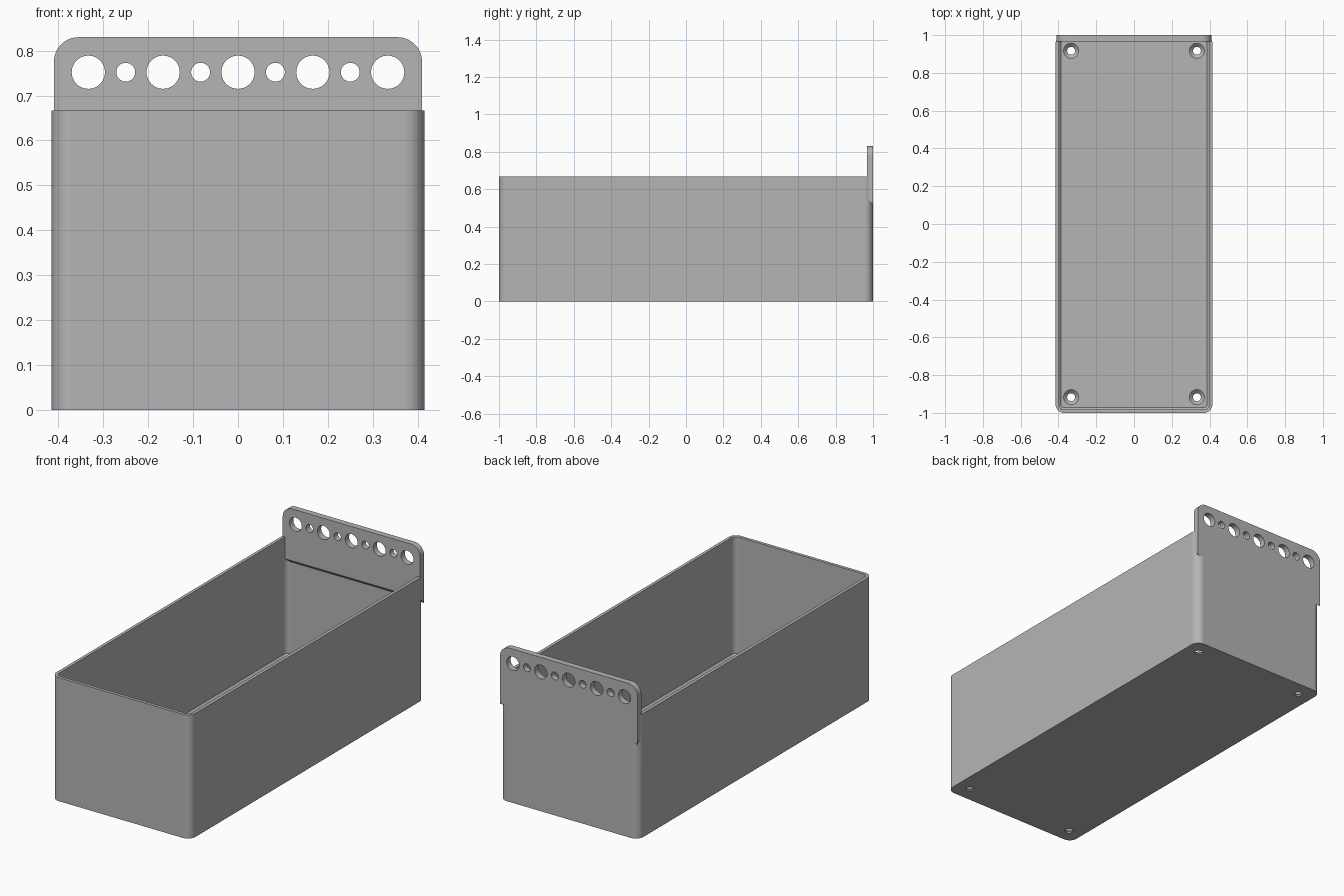
import bpy, bmesh, math

cube = bpy.data.objects.get("Cube")
if cube:
    bpy.data.objects.remove(cube, do_unlink=True)

grey = bpy.data.materials.new("plain grey")
grey.use_nodes = True
colour = (0.46, 0.46, 0.46, 1)
grey.diffuse_color = colour
grey.node_tree.nodes["Principled BSDF"].inputs["Base Color"].default_value = colour

HALF_W, HALF_L, HEIGHT = 0.415, 1.0, 0.667
WALL, FLOOR, CORNER = 0.017, 0.025, 0.045
TAB_FRONT, TAB_TOP = 0.967, 0.83


def arc(cx, cy, r, start, end, steps):
    return [(cx + r * math.cos(math.radians(start + (end - start) * i / steps)),
             cy + r * math.sin(math.radians(start + (end - start) * i / steps)))
            for i in range(steps + 1)]


def rounded_ring(inset, z):
    """Rounded rectangle at height z, moved in from the outer wall."""
    r = max(CORNER - inset, 0.012)
    x, y = HALF_W - inset - r, HALF_L - inset - r
    pts = []
    for k, (sx, sy) in enumerate([(1, 1), (-1, 1), (-1, -1), (1, -1)]):
        pts += arc(sx * x, sy * y, r, 90 * k, 90 * k + 90, 10)
    return [(px, py, z) for px, py in pts]


def circle(r, steps=40):
    return arc(0, 0, r, 0, 360, steps)[:-1]


def loft(bm, rings):
    """Skin a closed solid through matching rings of points."""
    loops = [[bm.verts.new(p) for p in ring] for ring in rings]
    n = len(loops[0])
    for a, b in zip(loops, loops[1:]):
        for i in range(n):
            j = (i + 1) % n
            bm.faces.new((a[i], a[j], b[j], b[i]))
    bm.faces.new(loops[0][::-1])
    bm.faces.new(loops[-1])


def make_object(name, bm):
    bmesh.ops.recalc_face_normals(bm, faces=bm.faces[:])
    mesh = bpy.data.meshes.new(name)
    bm.to_mesh(mesh)
    bm.free()
    mesh.materials.append(grey)
    obj = bpy.data.objects.new(name, mesh)
    bpy.context.collection.objects.link(obj)
    return obj


def combine(target, tool, operation):
    mod = target.modifiers.new(operation.lower(), 'BOOLEAN')
    mod.operation, mod.object, mod.solver = operation, tool, 'EXACT'
    bpy.context.view_layer.objects.active = target
    bpy.ops.object.modifier_apply(modifier=mod.name)
    bpy.data.objects.remove(tool, do_unlink=True)


# Open box: outer wall, rim, inner wall, small floor chamfer, floor
bm = bmesh.new()
loft(bm, [rounded_ring(0, 0), rounded_ring(0, HEIGHT),
          rounded_ring(WALL, HEIGHT), rounded_ring(WALL, FLOOR + 0.012),
          rounded_ring(WALL + 0.012, FLOOR)])
bin_box = make_object("storage_bin", bm)

# Hanging tab: rounded top corners, underside sloping up towards the inside
bm = bmesh.new()
w, r = 0.41, 0.055
top = (arc(w - r, TAB_TOP - r, r, 0, 90, 12)
       + arc(r - w, TAB_TOP - r, r, 90, 180, 12))
rings = []
for y, low in ((TAB_FRONT, 0.55), (HALF_L, 0.515)):
    rings.append([(x, y, z) for x, z in top + [(-w, low), (w, low)]])
loft(bm, rings)
tab = make_object("hanging_tab", bm)

# Row of alternating large and small holes through the tab
bm = bmesh.new()
for i in range(-4, 5):
    radius = 0.037 if i % 2 == 0 else 0.021
    loft(bm, [[(x + i / 12, y, z + 0.752) for x, z in circle(radius)]
              for y in (0.9, 1.1)])
combine(tab, make_object("tab_hole_cutter", bm), 'DIFFERENCE')
combine(bin_box, tab, 'UNION')

# Countersunk screw holes in the floor corners
bm = bmesh.new()
for sx in (-1, 1):
    for sy in (-1, 1):
        loft(bm, [[(x + sx * 0.333, y + sy * 0.917, z) for x, y in circle(rad)]
                  for rad, z in ((0.021, -0.05), (0.021, 0.007),
                                 (0.04, FLOOR), (0.04, FLOOR + 0.02))])
combine(bin_box, make_object("screw_hole_cutter", bm), 'DIFFERENCE')

# Smooth curved corners, crisp edges
bpy.ops.object.select_all(action='DESELECT')
bin_box.select_set(True)
bpy.context.view_layer.objects.active = bin_box
bpy.ops.object.shade_smooth_by_angle(angle=math.radians(30))
weighted = bin_box.modifiers.new("flat_side_normals", 'WEIGHTED_NORMAL')
weighted.keep_sharp = True
